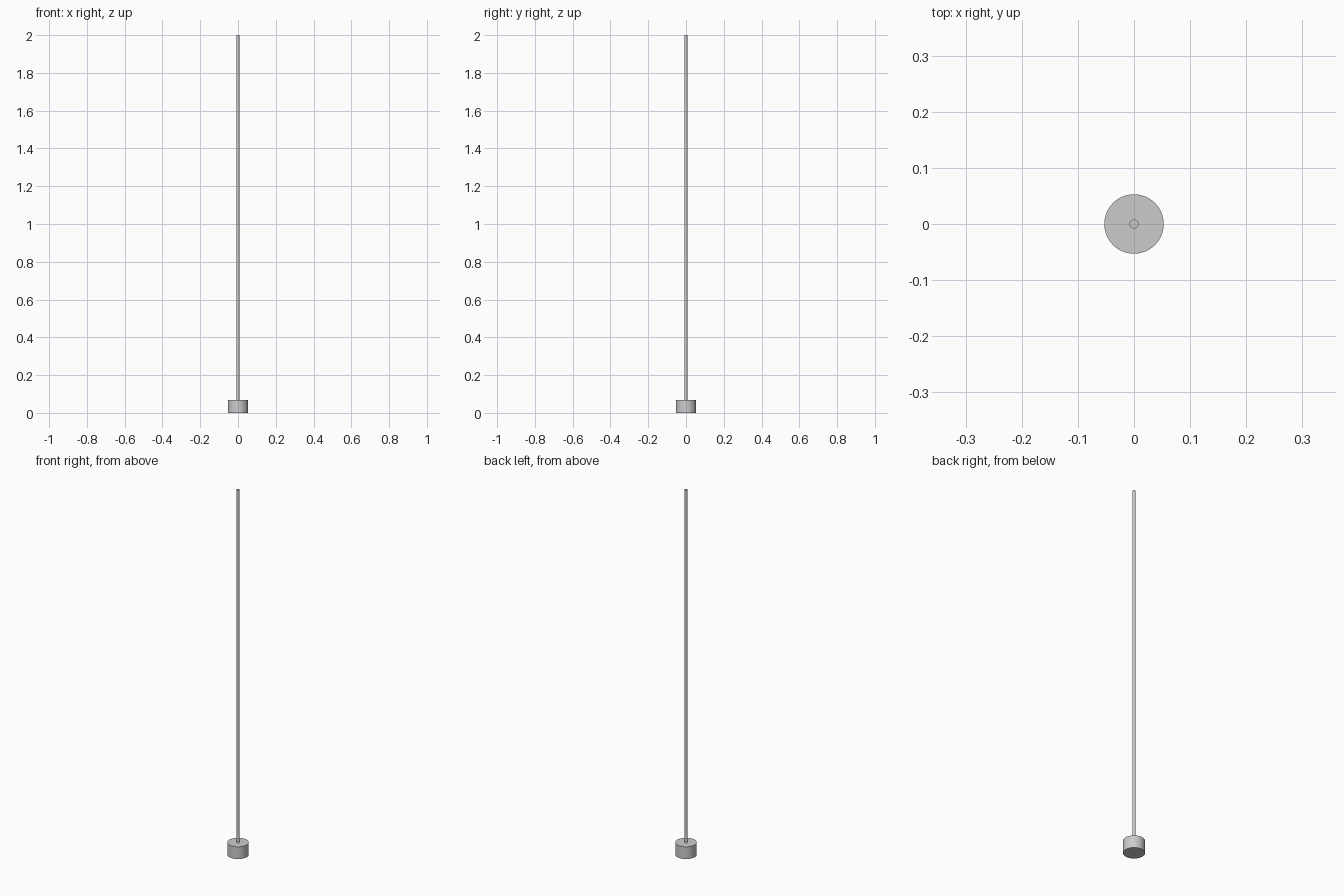
import bpy, math

if "Cube" in bpy.data.objects:
    bpy.data.objects.remove(bpy.data.objects["Cube"])


def cylinder(name, radius, z0, z1, sides):
    bpy.ops.mesh.primitive_cylinder_add(
        vertices=sides, radius=radius, depth=z1 - z0,
        location=(0, 0, (z0 + z1) / 2))
    obj = bpy.context.object
    obj.name = name
    bpy.ops.object.shade_smooth_by_angle(angle=math.radians(30))
    return obj


BASE_HEIGHT = 0.067

# Short round base
cylinder("base", 0.053, 0, BASE_HEIGHT, 64)

# Tall thin rod standing on the base
cylinder("rod", 0.008, BASE_HEIGHT - 0.002, 2.0, 32)
